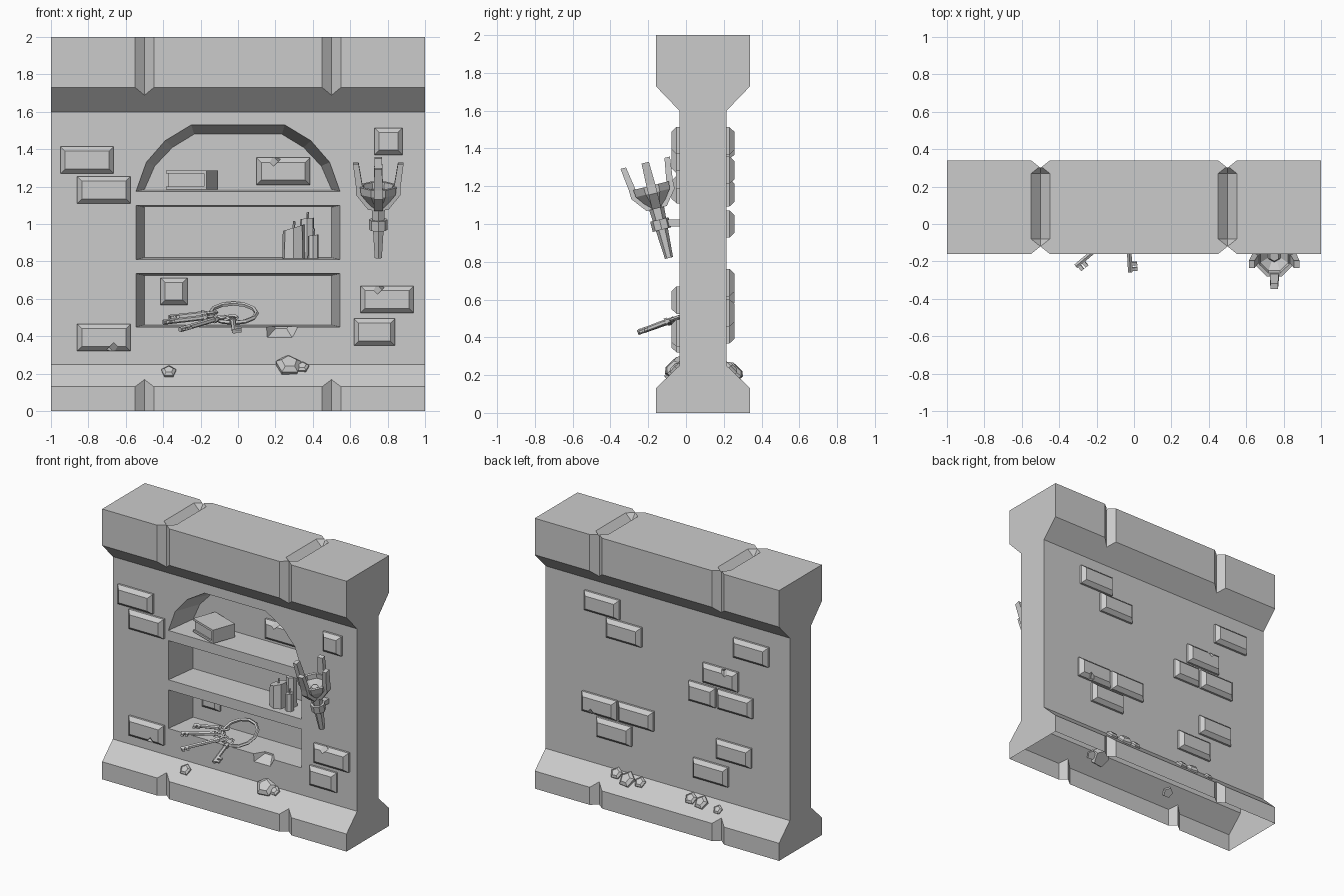
import bpy, bmesh, math
from mathutils import Vector, Matrix, Euler

if "Cube" in bpy.data.objects:
    bpy.data.objects.remove(bpy.data.objects["Cube"])


def finish(name, bm, mat=None):
    if mat:
        bm.transform(mat)
    bmesh.ops.recalc_face_normals(bm, faces=bm.faces)
    me = bpy.data.meshes.new(name)
    bm.to_mesh(me)
    bm.free()
    ob = bpy.data.objects.new(name, me)
    bpy.context.collection.objects.link(ob)
    return ob


def loft(name, loops, mat=None):
    """Closed solid through equal-length point loops."""
    bm = bmesh.new()
    rings = [[bm.verts.new(p) for p in lp] for lp in loops]
    n = len(rings[0])
    for a, b in zip(rings, rings[1:]):
        for i in range(n):
            j = (i + 1) % n
            bm.faces.new((a[i], a[j], b[j], b[i]))
    bm.faces.new(rings[0])
    bm.faces.new(rings[-1])
    return finish(name, bm, mat)


def box(name, c, size, rot=(0, 0, 0), mat=None):
    bm = bmesh.new()
    bmesh.ops.create_cube(bm, size=1)
    m = Matrix.Translation(c) @ Euler(rot).to_matrix().to_4x4() @ Matrix.Diagonal((*size, 1))
    return finish(name, bm, mat @ m if mat else m)


def rod(name, p, q, r1, r2, n=6, mat=None):
    p, q = Vector(p), Vector(q)
    d = q - p
    bm = bmesh.new()
    bmesh.ops.create_cone(bm, cap_ends=True, segments=n, radius1=r1, radius2=r2, depth=d.length)
    m = Matrix.Translation((p + q) / 2) @ d.to_track_quat('Z', 'Y').to_matrix().to_4x4()
    return finish(name, bm, mat @ m if mat else m)


def cut(ob, cutter):
    md = ob.modifiers.new("cut", 'BOOLEAN')
    md.operation, md.solver, md.object = 'DIFFERENCE', 'EXACT', cutter
    bpy.context.view_layer.objects.active = ob
    bpy.ops.object.modifier_apply(modifier=md.name)
    bpy.data.objects.remove(cutter)


def ring(name, mat, major, minor, n=12, m=5):
    bpy.ops.mesh.primitive_torus_add(major_segments=n, minor_segments=m,
                                     major_radius=major, minor_radius=minor)
    ob = bpy.context.object
    ob.name = name
    ob.data.transform(mat)
    return ob


# Wall: one profile swept along x
half = [(.25, 0), (.25, .13), (.125, .25), (.125, 1.6), (.25, 1.73), (.25, 2)]
prof = [(.09 - y, z) for y, z in half] + [(.09 + y, z) for y, z in reversed(half)]
wall = loft("wall", [[(x, y, z) for y, z in prof] for x in (-1, 1)])

# Joint grooves on front, back and top
for x in (-.5, .5):
    for y in (-.16, .34):
        cut(wall, loft("groove", [[(x - .05, y, z), (x, y - .04, z), (x + .05, y, z), (x, y + .04, z)]
                                  for z in (-.1, 2.1)]))
    hexa = [(0, -.12), (.05, -.08), (.05, .27), (0, .31), (-.05, .27), (-.05, -.08)]
    low = [(0, -.08), (.001, -.08), (.001, .27), (0, .27), (-.001, .27), (-.001, -.08)]
    cut(wall, loft("top_groove", [[(x + a, b, 2.05) for a, b in hexa],
                                  [(x + a, b, 2.0) for a, b in hexa],
                                  [(x + a, b, 1.95) for a, b in low]]))


# Tapered niches: an arch over two rectangular shelves
def niche(outer, inner):
    cut(wall, loft("niche", [[(x, -.1, z) for x, z in outer], [(x, -.035, z) for x, z in outer],
                             [(x, .19, z) for x, z in inner]]))


def mirrored(pts):
    return pts + [(-x, z) for x, z in reversed(pts)]


niche(mirrored([(-.545, 1.175), (-.49, 1.33), (-.39, 1.445), (-.25, 1.53)]),
      mirrored([(-.5, 1.185), (-.445, 1.31), (-.35, 1.41), (-.235, 1.48)]))
for z0, z1 in ((.81, 1.1), (.45, .735)):
    niche(mirrored([(-.545, z0), (-.545, z1)]), mirrored([(-.5, z0 + .01), (-.5, z1 - .01)]))

# Chipped edge of the lowest shelf
cut(wall, loft("shelf_chip", [[(.13, -.06, .5), (.14, -.06, .375), (.3, -.06, .375), (.36, -.06, .5)],
                              [(.19, .03, .5), (.2, .03, .44), (.26, .03, .44), (.3, .03, .5)]]))

# The underside is open
bm = bmesh.new()
bm.from_mesh(wall.data)
bmesh.ops.delete(bm, geom=[f for f in bm.faces if all(v.co.z < 1e-4 for v in f.verts)],
                 context='FACES')
bm.to_mesh(wall.data)
bm.free()


# Bricks with chamfered faces; chip = +1 top notch, -1 bottom notch
def brick(x, z, w, y, s, chip=0):
    def rect(dy, i):
        a, b = w / 2 - i, .0725 - i
        return [(x - a, y + s * dy, z - b), (x + a, y + s * dy, z - b),
                (x + a, y + s * dy, z + b), (x - a, y + s * dy, z + b)]
    ob = loft("brick", [rect(-.01, 0), rect(.015, 0), rect(.042, .025)])
    if chip:
        r = math.radians(45)
        cut(ob, box("chip", (x - .045 * chip, y + s * .042, z + chip * .07), (.05, .05, .05), (r, r, 0)))


F, N, B = (-.035, -1), (.19, -1), (.215, 1)
for x, z, w, side, chip in [
        (-.807, 1.342, .285, F, 0), (-.717, 1.182, .285, F, 0), (.805, 1.442, .15, F, 0),
        (.797, .597, .285, F, 1), (.73, .422, .22, F, 0), (-.717, .393, .285, F, -1),
        (.242, 1.282, .285, N, 1), (-.343, .64, .145, N, 0),
        (.53, 1.44, .285, B, 0), (.35, 1.285, .285, B, 0), (-.69, 1.415, .285, B, 0),
        (-.44, 1.165, .285, B, 1), (-.29, 1.0, .22, B, 0), (-.56, 1.0, .285, B, 0),
        (.55, .69, .285, B, -1), (.25, .69, .285, B, 0), (.43, .53, .285, B, 0),
        (-.55, .63, .285, B, 0), (-.36, .44, .285, B, 0)]:
    brick(x, z, w, *side, chip)

# Rubble on the sloped base
for i, (x, z, r, s) in enumerate([(-.37, .205, .042, -1), (.27, .235, .072, -1), (.345, .23, .037, -1),
                                  (.4, .23, .045, 1), (.3, .215, .06, 1), (.2, .22, .042, 1),
                                  (-.22, .215, .045, 1), (-.31, .21, .052, 1), (-.45, .2, .035, 1)]):
    p = Vector((x, .09 + s * (.125 + (.25 - z)), z))
    n = Vector((.15 * math.sin(i * 2), s, 1)).normalized()
    rod("rubble", p - n * .4 * r, p + n * .3 * r, r * .9, r, 5)
    rod("rubble_top", p + n * .3 * r, p + n * .6 * r, r, r * .6, 5)

# Book
bk = Matrix.Translation((-.245, .07, 1.185)) @ Matrix.Rotation(math.radians(-20), 4, 'Z')
for z in (.008, .092):
    box("book_cover", (0, 0, z), (.23, .18, .016), mat=bk)
box("book_pages", (-.005, 0, .05), (.205, .16, .07), mat=bk)
box("book_spine", (.108, 0, .05), (.014, .18, .08), mat=bk)

# Candles with slanted tops and wicks
for x, y, r, h, t in ((.297, .05, .062, .16, .3), (.37, .1, .04, .21, .1), (.402, .03, .03, .12, .15)):
    c = rod("candle", (x, y, .815), (x, y, .82 + h), r, r * .95, 7)
    for v in c.data.vertices:
        if v.co.z > .85:
            v.co.z += (v.co.x - x) * t
    rod("wick", (x, y, .81 + h), (x + .004, y, .855 + h), .008, .006, 4)

# Key ring and keys
tilt = Matrix.Translation((-.025, .055, .523)) @ Matrix.Rotation(math.radians(24), 4, 'X')
ring("key_ring", tilt, .125, .012)
for p, q in (((-.03, -.06, .5), (-.02, -.255, .425)), ((-.09, -.04, .5), (-.31, -.225, .435)),
             ((-.14, .0, .505), (-.4, -.09, .475)), ((-.14, .05, .525), (-.37, .02, .5))):
    p, q = Vector(p), Vector(q)
    m = Matrix.Translation(p) @ (q - p).to_track_quat('X', 'Z').to_matrix().to_4x4()
    L = (q - p).length
    ring("key_bow", m, .028, .009, 8, 4)
    rod("key_shaft", (.025, 0, 0), (L, 0, 0), .014, .014, 6, m)
    rod("key_collar", (.04, 0, 0), (.055, 0, 0), .02, .02, 6, m)
    for k in (.015, .045):
        box("key_bit", (L - k, .022, 0), (.018, .035, .014), mat=m)

# Torch: handle, open cup, prongs and wall bracket
tm = Matrix.Translation((.75, -.09, .82)) @ Matrix.Rotation(math.radians(14), 4, 'X')
rod("torch_handle", (0, 0, 0), (0, 0, .29), .022, .042, 6, tm)


def circle(r, z, n=8):
    return [(r * math.cos((k + .5) * math.tau / n), r * math.sin((k + .5) * math.tau / n), z)
            for k in range(n)]


loft("torch_cup", [circle(.04, .28), circle(.1, .355), circle(.105, .395),
                   circle(.085, .395), circle(.08, .36), circle(.03, .31)], tm)
rod("torch_ember", (0, 0, .3), (0, 0, .35), .045, .025, 6, tm)
for k in range(4):
    loft("torch_prong", [[(a, -w, z), (b, -w, z), (b, w, z), (a, w, z)] for a, b, w, z in
                         ((.02, .055, .024, .27), (.08, .118, .024, .35),
                          (.085, .12, .024, .4), (.105, .135, .02, .52))],
         tm @ Matrix.Rotation(k * math.pi / 2, 4, 'Z'))
rod("bracket_band", (0, 0, .155), (0, 0, .21), .05, .05, 8, tm)
box("bracket_arm", (.75, -.085, 1.005), (.04, .1, .035))
